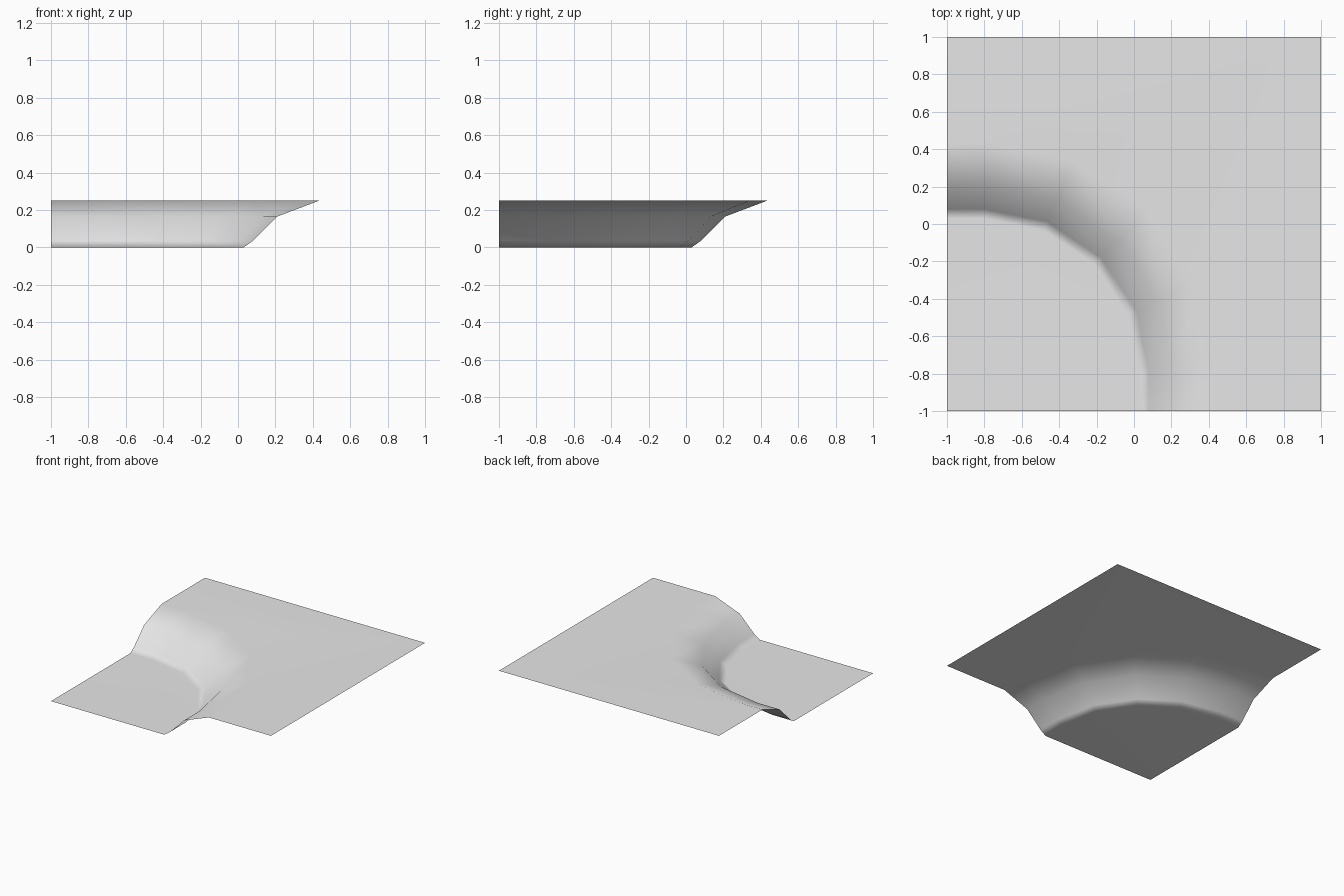
import bpy, bmesh, math

cube = bpy.data.objects.get("Cube")
if cube:
    bpy.data.objects.remove(cube, do_unlink=True)

# Single plain grey material
grey = bpy.data.materials.new("plain grey")
grey.use_nodes = True
colour = (0.8, 0.8, 0.8, 1)
grey.diffuse_color = colour
grey.node_tree.nodes["Principled BSDF"].inputs["Base Color"].default_value = colour

CENTRE = -0.8      # centre of the bend on both axes
SEGMENTS = 4       # facets around the quarter bend
# Slope profile: distance along the tile edge, height
PROFILE = [(0.03, 0), (0.08, 0.035), (0.21, 0.165), (0.435, 0.25)]

bm = bmesh.new()


def contour(edge, z):
    """Short straight run, quarter bend, short straight run."""
    radius = edge - CENTRE
    points = [(edge, -1)]
    for i in range(SEGMENTS + 1):
        a = math.pi / 2 * i / SEGMENTS
        points.append((CENTRE + radius * math.cos(a), CENTRE + radius * math.sin(a)))
    points.append((-1, edge))
    return [bm.verts.new((x, y, z)) for x, y in points]


# Curved slope
rings = [contour(edge, z) for edge, z in PROFILE]
for low, high in zip(rings, rings[1:]):
    for i in range(len(low) - 1):
        bm.faces.new((low[i], high[i], high[i + 1], low[i + 1]))

# Lower floor in the front right corner
bm.faces.new([bm.verts.new((-1, -1, 0))] + rings[0])

# Upper ground around the bend
top = PROFILE[-1][1]
corners = [bm.verts.new((x, y, top)) for x, y in ((1, -1), (1, 1), (-1, 1))]
bm.faces.new(corners + rings[-1][::-1])

for face in bm.faces:
    face.smooth = True
    face.normal_update()
    if face.normal.z < 0:
        face.normal_flip()

mesh = bpy.data.meshes.new("corner_slope_tile")
bm.to_mesh(mesh)
bm.free()
mesh.materials.append(grey)
tile = bpy.data.objects.new("corner_slope_tile", mesh)
bpy.context.collection.objects.link(tile)

# Keep the flat areas evenly shaded while the slope stays smooth
weighted = tile.modifiers.new("even shading", "WEIGHTED_NORMAL")
weighted.mode = "FACE_AREA"
